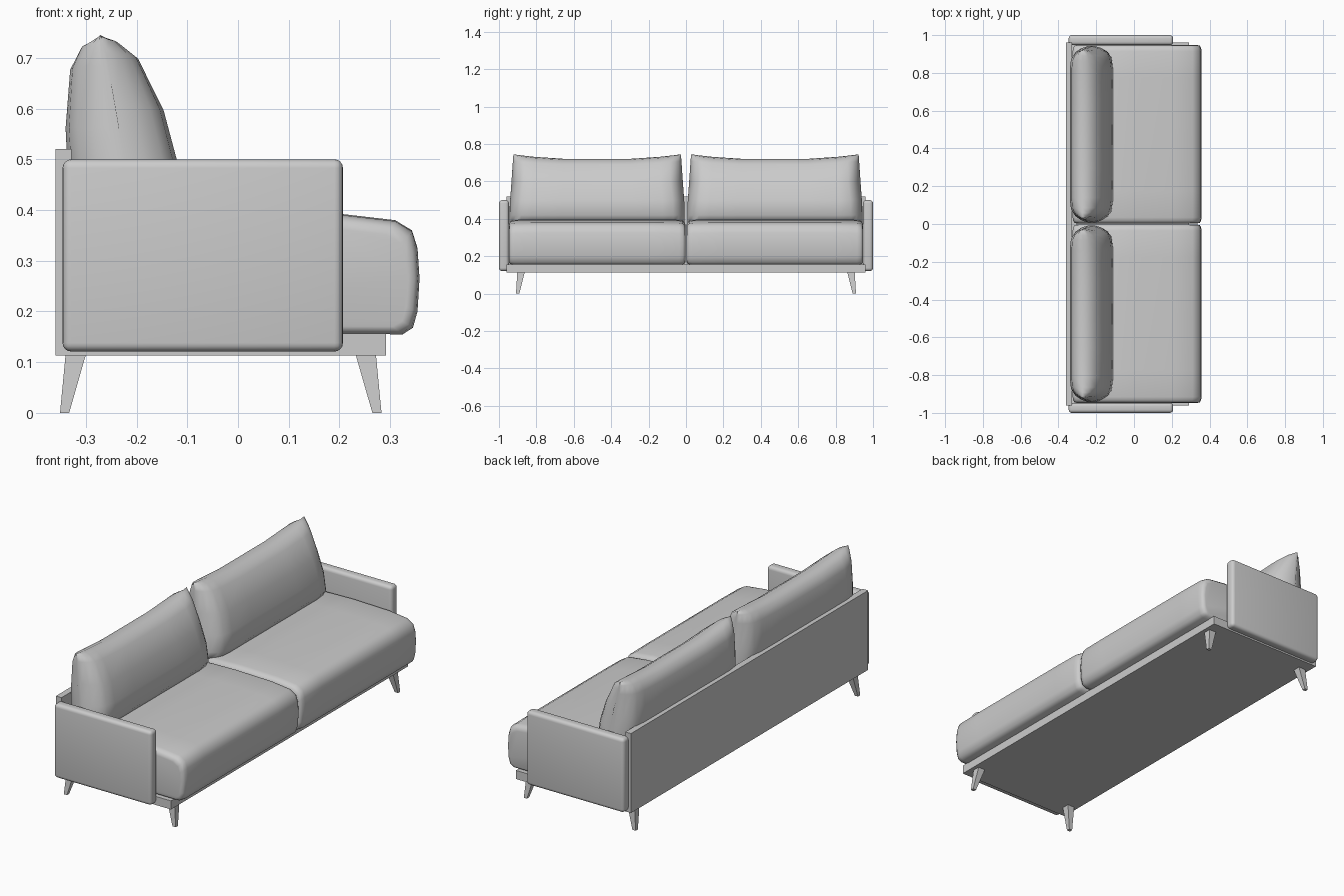
import bpy, bmesh, math
from mathutils import Vector

if "Cube" in bpy.data.objects:
    bpy.data.objects.remove(bpy.data.objects["Cube"], do_unlink=True)

GREY = (0.6, 0.6, 0.6, 1)
fabric = bpy.data.materials.new("light grey")
fabric.use_nodes = True
fabric.diffuse_color = GREY
fabric.node_tree.nodes["Principled BSDF"].inputs["Base Color"].default_value = GREY


def finish(name, bm, smooth=None):
    bmesh.ops.recalc_face_normals(bm, faces=bm.faces)
    mesh = bpy.data.meshes.new(name)
    bm.to_mesh(mesh)
    bm.free()
    mesh.materials.append(fabric)
    obj = bpy.data.objects.new(name, mesh)
    bpy.context.collection.objects.link(obj)
    if smooth:
        bpy.ops.object.select_all(action='DESELECT')
        bpy.context.view_layer.objects.active = obj
        obj.select_set(True)
        bpy.ops.object.shade_smooth_by_angle(angle=math.radians(smooth))
    return obj


def box(name, low, high, bevel=0):
    low, high = Vector(low), Vector(high)
    bm = bmesh.new()
    bmesh.ops.create_cube(bm, size=1)
    for v in bm.verts:
        v.co = (low + high) / 2 + v.co * (high - low)
    if bevel:
        bmesh.ops.bevel(bm, geom=bm.edges[:], offset=bevel, segments=4,
                        profile=0.5, affect='EDGES')
    return finish(name, bm, 40 if bevel else None)


def loft(name, rings, smooth):
    """Skin a list of closed rings and cap both ends."""
    bm = bmesh.new()
    loops = [[bm.verts.new(p) for p in ring] for ring in rings]
    n = len(loops[0])
    for a, b in zip(loops, loops[1:]):
        for i in range(n):
            j = (i + 1) % n
            bm.faces.new((a[i], a[j], b[j], b[i]))
    bm.faces.new(loops[0])
    bm.faces.new(loops[-1])
    return finish(name, bm, smooth)


# Frame: base slab and back panel
box("base_frame", (-0.36, -0.96, 0.113), (0.292, 0.96, 0.157))
box("back_panel", (-0.36, -0.96, 0.113), (-0.328, 0.96, 0.52))

# Seat cushion section (x, z) and end rounding (y from centre, inset, top drop)
SEAT = [(-0.325, 0.165), (-0.31, 0.157), (0.325, 0.155), (0.345, 0.168),
        (0.354, 0.2), (0.358, 0.265), (0.354, 0.325), (0.343, 0.36),
        (0.31, 0.38), (0.207, 0.392), (0, 0.397), (-0.31, 0.39), (-0.325, 0.375)]
SEAT_ENDS = [(0.472, 0.022, 0.012), (0.469, 0.01, 0.008), (0.458, 0.003, 0.004),
             (0.44, 0, 0.002), (0.3, 0, 0)]


def seat_ring(mid, y, inset, drop):
    cx, cz = 0.015, 0.265
    ring = []
    for x, z in SEAT:
        x = cx + (x - cx) * (1 - inset / 0.34)
        z = cz + (z - cz) * (1 - inset / 0.16) - (drop if z > cz else 0)
        ring.append((x, mid + y, z))
    return ring


# Back cushion section (x, z): up the front, over the top, down the back
BACK = [(-0.2, 0.375), (-0.135, 0.385), (-0.112, 0.42), (-0.121, 0.5),
        (-0.147, 0.595), (-0.197, 0.69), (-0.235, 0.715), (-0.272, 0.721),
        (-0.31, 0.708), (-0.331, 0.67), (-0.34, 0.56), (-0.335, 0.46),
        (-0.315, 0.395), (-0.26, 0.378)]
# Distance from centre as a share of half width, and thickness left there
PINCH = [(1, 0.1), (0.975, 0.45), (0.93, 0.75), (0.87, 0.93), (0.75, 1), (0.4, 1)]


def back_ring(mid, side, share, thick):
    ring = []
    for x, z in BACK:
        up = (z - 0.375) / 0.346
        seam = -0.215 - 0.057 * up
        half = 0.468 - 0.02 * min(1, max(0, (up - 0.3) / 0.4))
        corner = 0.024 * max(0, (share - 0.4) / 0.6) ** 1.5
        # The pinched end keeps its height and pulls up into a pointed corner
        z += corner * up ** 3
        ring.append((seam + (x - seam) * thick, mid + side * share * half, z))
    return ring


for side, label in ((-1, "right"), (1, "left")):
    mid = side * 0.475
    box("arm_" + label, (-0.346, min(side * 0.947, side), 0.121),
        (0.207, max(side * 0.947, side), 0.5), 0.017)
    ends = [(-y, i, d) for y, i, d in SEAT_ENDS] + SEAT_ENDS[::-1]
    loft("seat_cushion_" + label, [seat_ring(mid, *e) for e in ends], 50)
    rings = [back_ring(mid, -1, s, t) for s, t in PINCH]
    rings += [back_ring(mid, 1, s, t) for s, t in PINCH[::-1]]
    loft("back_cushion_" + label, rings, 55)

    # Tapered legs leaning outwards
    for end, top_x, foot_x in (("front", 0.252, 0.274), ("back", -0.32, -0.342)):
        def square(x, y, z, r):
            return [(x + a * r, y + b * r, z)
                    for a, b in ((-1, -1), (1, -1), (1, 1), (-1, 1))]
        loft("leg_" + end + "_" + label,
             [square(foot_x, side * 0.9, 0, 0.009),
              square(top_x, side * 0.882, 0.115, 0.02)], None)
